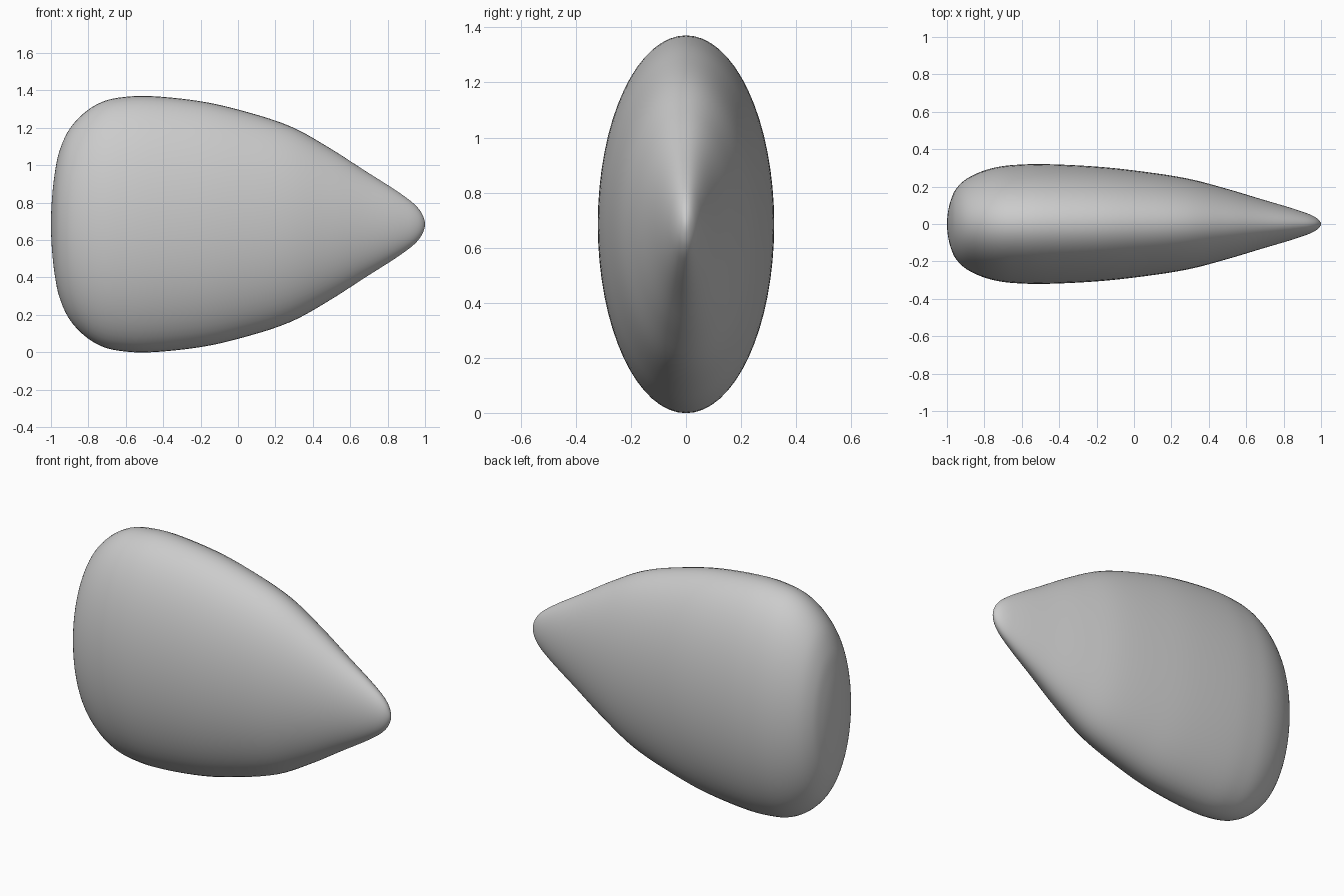
import bpy, bmesh, math
from mathutils import Vector

if "Cube" in bpy.data.objects:
    bpy.data.objects.remove(bpy.data.objects["Cube"])

CENTRE_Z = 0.685
FLATTEN = 0.32 / 0.685
SIDES = 64
STEPS = 5

# Half outline of the body: (x, half height)
profile = [(-1.0, 0.0), (-0.995, 0.13), (-0.98, 0.27), (-0.955, 0.39),
           (-0.90, 0.51), (-0.81, 0.605), (-0.71, 0.66), (-0.59, 0.682),
           (-0.47, 0.685), (-0.20, 0.657), (0.0, 0.613), (0.28, 0.523),
           (0.49, 0.407), (0.68, 0.285), (0.87, 0.163), (0.95, 0.10),
           (0.985, 0.053), (1.0, 0.0)]


def smooth_outline(points, steps):
    """Centripetal spline through the outline, mirrored at both tips."""
    p = [Vector(q) for q in points]
    p = [Vector((p[1].x, -p[1].y))] + p + [Vector((p[-2].x, -p[-2].y))]
    out = []
    for i in range(1, len(p) - 2):
        a, b, c, d = p[i - 1:i + 3]
        t1 = (b - a).length ** 0.5
        t2 = t1 + (c - b).length ** 0.5
        t3 = t2 + (d - c).length ** 0.5
        for k in range(steps):
            t = t1 + (t2 - t1) * k / steps
            ab = a.lerp(b, t / t1)
            bc = b.lerp(c, (t - t1) / (t2 - t1))
            cd = c.lerp(d, (t - t2) / (t3 - t2))
            abc = ab.lerp(bc, t / t2)
            bcd = bc.lerp(cd, (t - t1) / (t3 - t1))
            out.append(abc.lerp(bcd, (t - t1) / (t2 - t1)))
    out.append(p[-2])
    return out


# Teardrop body: elliptical rings along x, closed with a point at each end
outline = smooth_outline(profile, STEPS)
bm = bmesh.new()
rings = []
for q in outline[1:-1]:
    ring = []
    for s in range(SIDES):
        a = 2 * math.pi * s / SIDES
        ring.append(bm.verts.new((q.x, q.y * FLATTEN * math.cos(a),
                                  CENTRE_Z + q.y * math.sin(a))))
    rings.append(ring)
blunt_end = bm.verts.new((-1, 0, CENTRE_Z))
tip = bm.verts.new((1, 0, CENTRE_Z))
for s in range(SIDES):
    n = (s + 1) % SIDES
    for r0, r1 in zip(rings, rings[1:]):
        bm.faces.new((r0[s], r0[n], r1[n], r1[s]))
    bm.faces.new((blunt_end, rings[0][n], rings[0][s]))
    bm.faces.new((tip, rings[-1][s], rings[-1][n]))
bmesh.ops.recalc_face_normals(bm, faces=bm.faces)
for f in bm.faces:
    f.smooth = True

mesh = bpy.data.meshes.new("teardrop_body")
bm.to_mesh(mesh)
bm.free()
body = bpy.data.objects.new("teardrop_body", mesh)
bpy.context.collection.objects.link(body)
